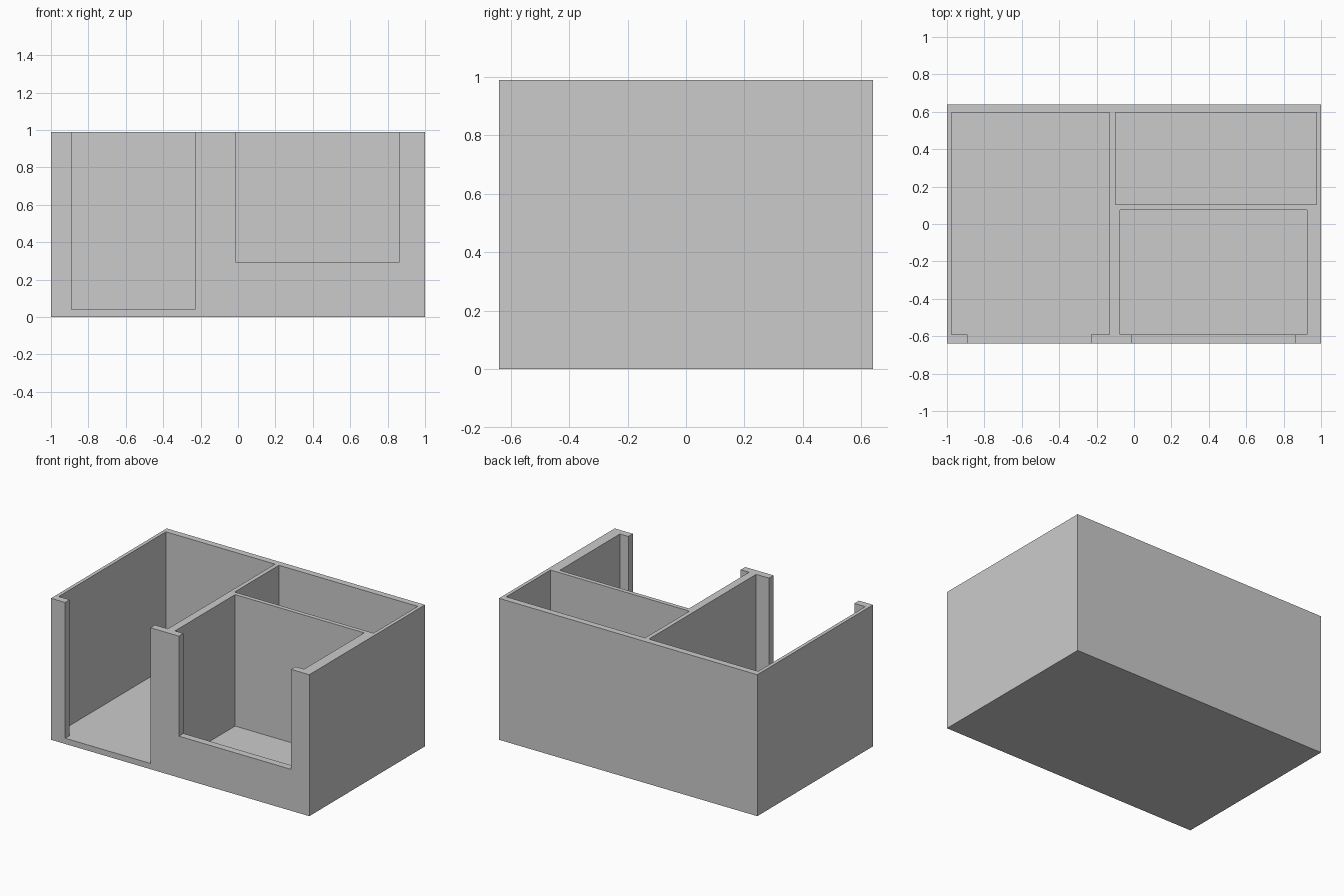
import bpy
import bmesh

cube = bpy.data.objects.get("Cube")
if cube:
    bpy.data.objects.remove(cube, do_unlink=True)

TOP = 0.99
ABOVE = 1.2      # cutters rise past the open top
OUTSIDE = -0.8   # openings are cut past the front face

plaster = bpy.data.materials.new("grey plaster")
plaster.use_nodes = True
grey = (0.6, 0.6, 0.6, 1)
plaster.diffuse_color = grey
plaster.node_tree.nodes["Principled BSDF"].inputs["Base Color"].default_value = grey


def prism(name, outline, bottom, top):
    """Extrude a plan outline from bottom to top."""
    bm = bmesh.new()
    base = bm.faces.new([bm.verts.new((x, y, bottom)) for x, y in outline])
    side = bmesh.ops.extrude_face_region(bm, geom=[base])["geom"]
    verts = [v for v in side if isinstance(v, bmesh.types.BMVert)]
    bmesh.ops.translate(bm, verts=verts, vec=(0, 0, top - bottom))
    bmesh.ops.recalc_face_normals(bm, faces=bm.faces)
    mesh = bpy.data.meshes.new(name)
    bm.to_mesh(mesh)
    bm.free()
    mesh.materials.append(plaster)
    obj = bpy.data.objects.new(name, mesh)
    bpy.context.collection.objects.link(obj)
    return obj


def rect(x0, x1, y0, y1):
    return [(x0, y0), (x1, y0), (x1, y1), (x0, y1)]


# Solid block that becomes the outer walls, partitions and floors
shell = prism("room_shell", rect(-1, 1, -0.64, 0.64), 0, TOP)

# Long room together with its wide doorway
long_room = [(-0.975, -0.59), (-0.89, -0.59), (-0.89, OUTSIDE), (-0.23, OUTSIDE),
             (-0.23, -0.59), (-0.13, -0.59), (-0.13, 0.595), (-0.975, 0.595)]

cutters = [
    prism("long_room_space", long_room, 0.04, ABOVE),
    prism("front_room_space", rect(-0.075, 0.925, -0.59, 0.075), 0.07, ABOVE),
    prism("back_room_space", rect(-0.1, 0.975, 0.105, 0.595), 0.07, ABOVE),
    prism("window_space", rect(-0.01, 0.86, OUTSIDE, -0.3), 0.29, ABOVE + 0.1),
]

# Hollow out the rooms and openings
for cutter in cutters:
    cutter.hide_render = True
    mod = shell.modifiers.new(cutter.name, "BOOLEAN")
    mod.operation = "DIFFERENCE"
    mod.solver = "EXACT"
    mod.object = cutter

bpy.context.view_layer.update()
hollow = bpy.data.meshes.new_from_object(
    shell.evaluated_get(bpy.context.evaluated_depsgraph_get()))
shell.modifiers.clear()
shell.data = hollow
for cutter in cutters:
    bpy.data.objects.remove(cutter, do_unlink=True)
